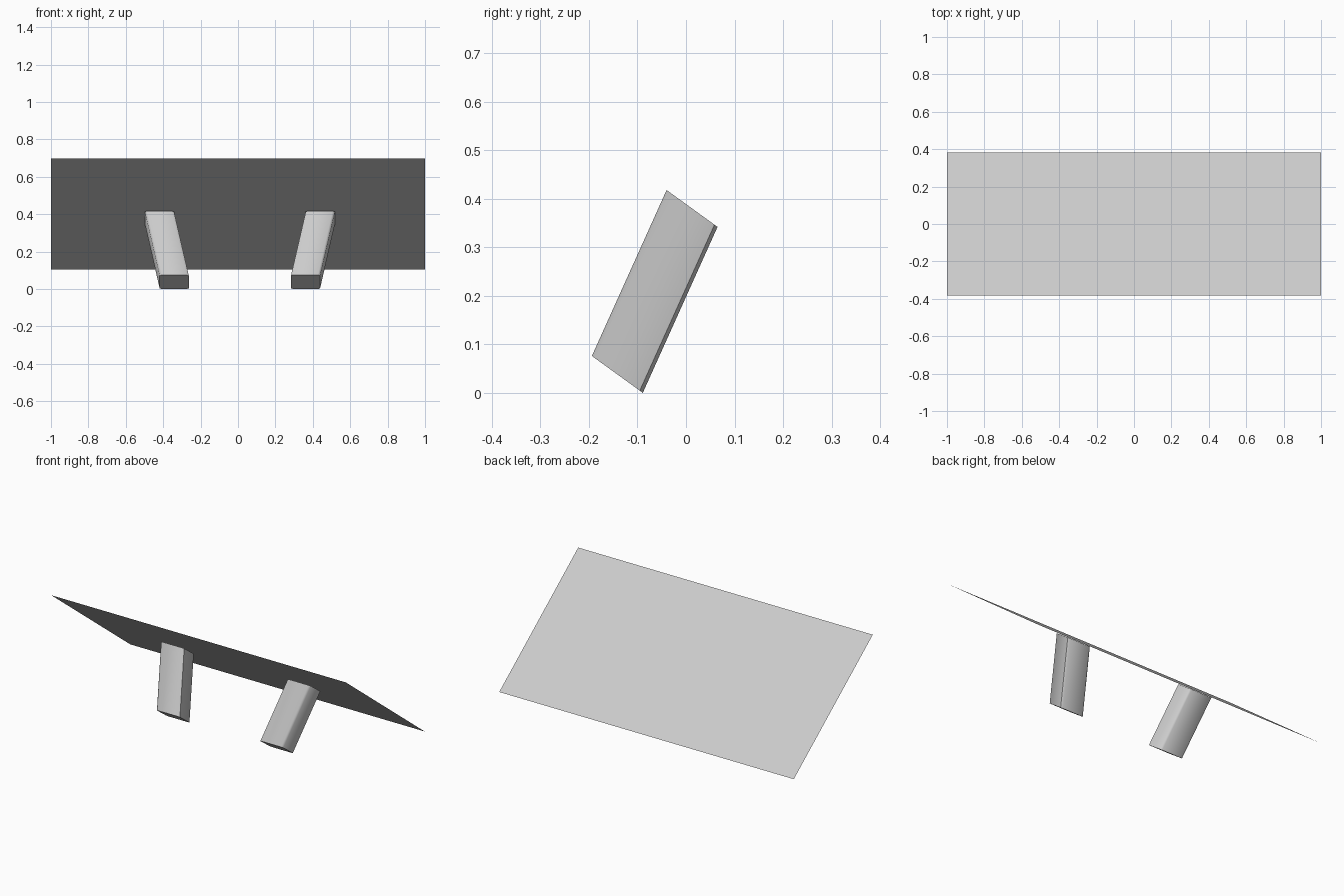
import bpy
import bmesh
from mathutils import Vector

if "Cube" in bpy.data.objects:
    bpy.data.objects.remove(bpy.data.objects["Cube"])


def make_object(name, bm):
    mesh = bpy.data.meshes.new(name)
    bm.to_mesh(mesh)
    bm.free()
    obj = bpy.data.objects.new(name, mesh)
    bpy.context.collection.objects.link(obj)
    return obj


# Thin tilted panel: high edge at the front, low edge at the back
bm = bmesh.new()
corners = [(-1, -0.383, 0.698), (1, -0.383, 0.698), (1, 0.383, 0.104), (-1, 0.383, 0.104)]
bm.faces.new([bm.verts.new(c) for c in corners])
make_object("tilted_panel", bm)

# Splayed leg: chamfered section swept obliquely up to the panel
WIDTH, CHAMFER, DEPTH_CHAMFER = 0.156, 0.012, 0.06
FRONT_LOW, BACK_LOW = Vector((0, -0.194, 0.076)), Vector((0, -0.089, 0.0))


def make_leg(name, side):
    h, c, d = WIDTH / 2, CHAMFER, DEPTH_CHAMFER
    section = [(-h + c, 0), (h - c, 0), (h, d), (h, 1 - d),
               (h - c, 1), (-h + c, 1), (-h, 1 - d), (-h, d)]
    base = Vector((0.01 + side * 0.351, 0, 0))
    sweep = Vector((side * 0.079, 0.154, 0.342))
    bm = bmesh.new()
    low = [bm.verts.new(base + Vector((x, 0, 0)) + FRONT_LOW.lerp(BACK_LOW, t))
           for x, t in section]
    high = [bm.verts.new(v.co + sweep) for v in low]
    n = len(section)
    for i in range(n):
        j = (i + 1) % n
        bm.faces.new((low[i], low[j], high[j], high[i]))
    bm.faces.new(low[::-1])
    bm.faces.new(high)
    bmesh.ops.recalc_face_normals(bm, faces=bm.faces)
    leg = make_object(name, bm)
    bpy.ops.object.select_all(action='DESELECT')
    leg.select_set(True)
    bpy.context.view_layer.objects.active = leg
    bpy.ops.object.shade_smooth_by_angle(angle=1.0)


make_leg("left_leg", -1)
make_leg("right_leg", 1)
